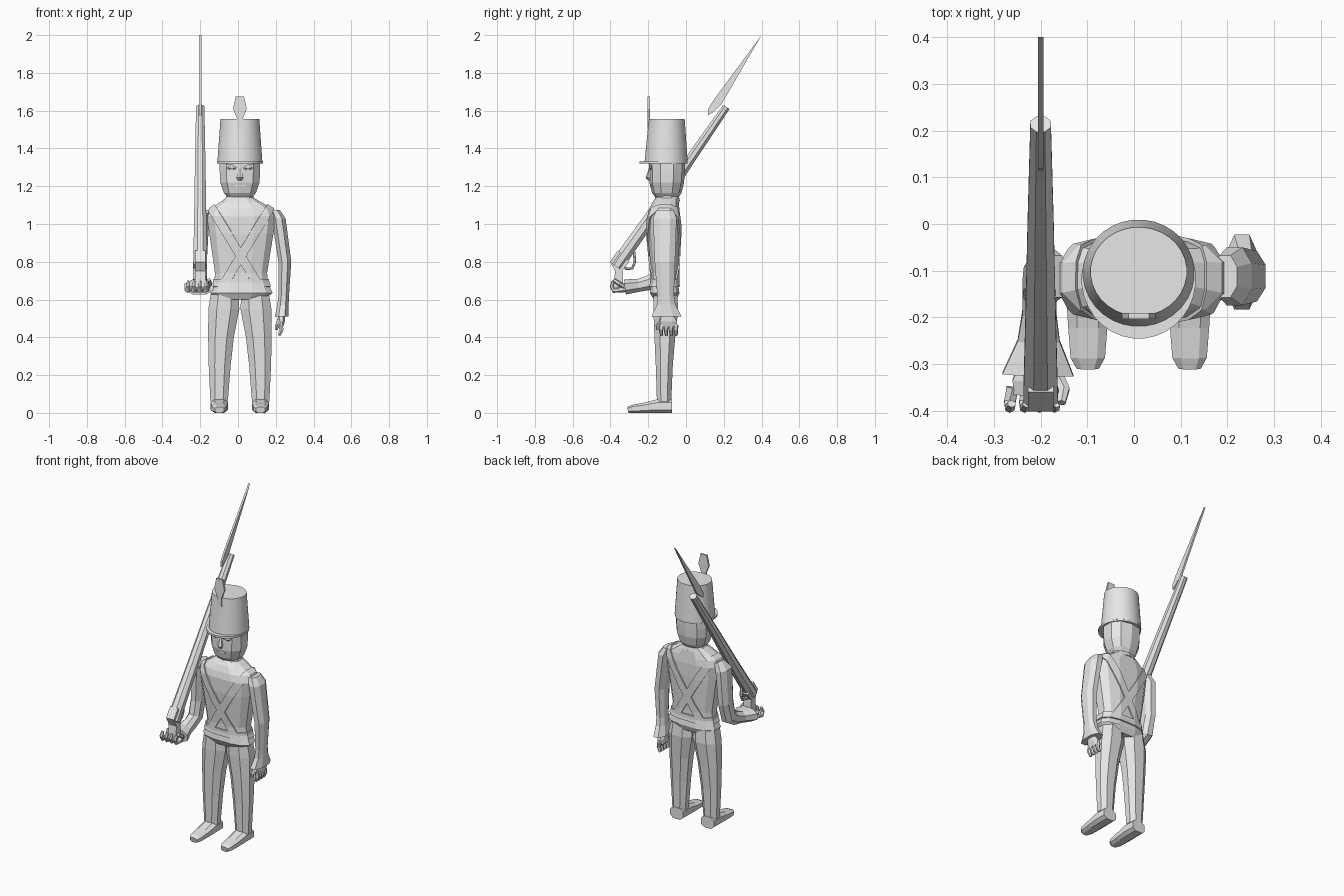
import bpy, bmesh, math
from mathutils import Vector

if "Cube" in bpy.data.objects:
    bpy.data.objects.remove(bpy.data.objects["Cube"])

grey = bpy.data.materials.new("plain_grey")
grey.use_nodes = True
grey.diffuse_color = (0.8, 0.8, 0.8, 1)
grey.node_tree.nodes["Principled BSDF"].inputs["Base Color"].default_value = (0.8, 0.8, 0.8, 1)

MID = 0.01  # body centre line in x


def finish(name, bm, smooth=False):
    bmesh.ops.recalc_face_normals(bm, faces=bm.faces)
    mesh = bpy.data.meshes.new(name)
    bm.to_mesh(mesh)
    bm.free()
    mesh.materials.append(grey)
    obj = bpy.data.objects.new(name, mesh)
    bpy.context.collection.objects.link(obj)
    if smooth:
        bpy.ops.object.select_all(action='DESELECT')
        obj.select_set(True)
        bpy.context.view_layer.objects.active = obj
        bpy.ops.object.shade_smooth_by_angle(angle=math.radians(35))
    return obj


def tube_mesh(pts, n=8, power=1.0, flat=False):
    """Loft rings (x, y, z, half width, half depth); flat keeps rings level."""
    bm = bmesh.new()
    centres = [Vector(p[:3]) for p in pts]
    rings = []
    for i, p in enumerate(pts):
        along = centres[min(i + 1, len(pts) - 1)] - centres[max(i - 1, 0)]
        t = Vector((0, 0, 1)) if flat else along.normalized()
        u = (Vector((1, 0, 0)) - t * t.x).normalized()
        v = t.cross(u)
        ring = []
        for k in range(n):
            a = 2 * math.pi * (k + 0.5) / n
            c, s = math.cos(a), math.sin(a)
            c = math.copysign(abs(c) ** power, c)
            s = math.copysign(abs(s) ** power, s)
            fit = math.cos(math.pi / n) ** power
            ring.append(bm.verts.new(centres[i] + u * c * p[3] / fit + v * s * p[4] / fit))
        rings.append(ring)
    for a, b in zip(rings, rings[1:]):
        for k in range(n):
            bm.faces.new((a[k], a[(k + 1) % n], b[(k + 1) % n], b[k]))
    bm.faces.new(rings[0])
    bm.faces.new(rings[-1])
    return bm


def tube(name, pts, n=8, power=1.0, flat=False, smooth=False):
    return finish(name, tube_mesh(pts, n, power, flat), smooth)


def plate(name, outline, centre, width, axis):
    """Extrude an outline of (a, z) points; axis is the extrusion direction."""
    bm = bmesh.new()
    sides = []
    for w in (centre - width / 2, centre + width / 2):
        sides.append([bm.verts.new((w, a, z) if axis == 'x' else (a, w, z)) for a, z in outline])
    n = len(outline)
    for k in range(n):
        bm.faces.new((sides[0][k], sides[0][(k + 1) % n], sides[1][(k + 1) % n], sides[1][k]))
    bm.faces.new(sides[0])
    bm.faces.new(sides[1])
    return finish(name, bm)


# Jacket
jacket = [(MID, -.11, .60, .13, .06), (.018, -.113, .635, .165, .078), (.017, -.113, .69, .142, .07),
          (.016, -.113, .74, .138, .07), (.018, -.118, .95, .17, .086), (.018, -.118, 1.04, .182, .087),
          (.018, -.115, 1.08, .165, .08), (.014, -.108, 1.115, .11, .07), (MID, -.1, 1.14, .07, .058)]
tube("jacket", jacket, 12, .75, True)
tube("collar", [(MID, -.1, 1.12, .082, .066), (MID, -.1, 1.15, .07, .058)], 10, .9, True)


def strap(name, point, normal, half, low, high):
    """Slice a thin band out of a slightly inflated jacket."""
    bm = tube_mesh(jacket, 12, .75, True)
    bmesh.ops.recalc_face_normals(bm, faces=bm.faces)
    bm.normal_update()
    for v in bm.verts:
        v.co += v.normal * .008
    normal = Vector(normal).normalized()
    point = Vector(point)
    up = Vector((0, 0, 1))
    for co, no in ((point + normal * half, normal), (point - normal * half, -normal),
                   (up * high, up), (up * low, -up)):
        bmesh.ops.bisect_plane(bm, geom=bm.verts[:] + bm.edges[:] + bm.faces[:],
                               plane_co=co, plane_no=no, clear_outer=True)
    solid = finish(name, bm).modifiers.new("thickness", 'SOLIDIFY')
    solid.thickness = .009


strap("cross_belt_right", (.015, 0, .83), (.85, 0, .52), .024, .68, 1.12)
strap("cross_belt_left", (.015, 0, .83), (-.85, 0, .52), .024, .68, 1.12)
strap("waist_belt", (0, 0, .69), (0, 0, 1), .02, .6, 1)

# Legs and feet
for side, s in (("left", 1), ("right", -1)):
    leg = [(.08, -.11, .64, .072, .062), (.085, -.107, .55, .082, .066), (.1, -.112, .4, .068, .055),
           (.107, -.115, .25, .058, .045), (.11, -.116, .06, .046, .038)]
    tube(side + "_leg", [(MID + s * x, y, z, a, b) for x, y, z, a, b in leg], 8, .9, True)
    foot = [(-.075, .045, .036), (-.15, .046, .036), (-.22, .042, .027), (-.285, .037, .021), (-.308, .024, .016)]
    tube(side + "_foot", [(MID + s * .109, y, h, w, h) for y, w, h in foot], 8, .7)

# Head
tube("neck", [(MID, -.1, 1.1, .06, .05), (MID, -.1, 1.2, .065, .055)], 8, 1, True)
tube("head", [(MID, -.1, 1.14, .065, .058), (MID, -.102, 1.165, .085, .075), (MID, -.102, 1.22, .104, .088),
              (MID, -.1, 1.28, .107, .09), (MID, -.1, 1.34, .107, .092)], 10, .85, True)
tube("nose", [(MID, -.188, 1.295, .009, .008), (MID, -.195, 1.245, .018, .016),
              (MID, -.19, 1.23, .01, .008)], 6, 1, True)
for side, s in (("left", 1), ("right", -1)):
    x = MID + s * .043
    tube(side + "_eye", [(x, -.186, 1.288, .012, .006), (x, -.188, 1.297, .026, .009),
                         (x, -.186, 1.306, .012, .006)], 8, 1, True)
    tube(side + "_brow", [(x, -.186, 1.312, .03, .009), (x, -.186, 1.32, .026, .009)], 6, 1, True)
plate("mouth", [(-.02, 1.198), (.04, 1.198), (.034, 1.206), (-.014, 1.206)], -.184, .009, 'y')

# Tall hat with visor and plume
tube("hat", [(MID, -.105, 1.33, .119, .114), (MID, -.102, 1.555, .103, .095)], 32, 1, True, True)
tube("hat_visor", [(MID, -.118, 1.32, .122, .127), (MID, -.118, 1.332, .122, .127)], 32, 1, True, True)
plume = [(.016, 1.5), (.016, 1.56), (.036, 1.61), (.022, 1.675)]
plate("plume", [(MID + a, z) for a, z in plume] + [(MID - a, z) for a, z in reversed(plume)], -.197, .012, 'y')

# Left arm hanging down
tube("left_arm", [(.195, -.112, 1.075, .026, .045), (.215, -.112, 1.03, .037, .062), (.248, -.112, .8, .034, .054),
                  (.242, -.108, .62, .028, .044), (.238, -.105, .57, .03, .05), (.231, -.103, .51, .036, .08)],
     8, .9, True)
tube("left_palm", [(.231, -.1, .52, .018, .03), (.228, -.093, .485, .02, .045),
                   (.224, -.092, .455, .015, .042)], 8, .8, True)
for i in range(4):
    y = -.13 + i * .026
    tube(f"left_finger_{i + 1}", [(.225, y, .465, .012, .011), (.23, y - .002, .44, .011, .01),
                                  (.218, y, .41, .008, .007)], 6)
tube("left_thumb", [(.222, -.125, .495, .012, .012), (.208, -.148, .465, .011, .011),
                    (.203, -.148, .44, .008, .008)], 6, 1, True)

# Right arm bent forward
tube("right_arm", [(-.165, -.112, 1.075, .026, .045), (-.19, -.112, 1.03, .038, .06), (-.2, -.115, .82, .036, .052),
                   (-.202, -.14, .72, .037, .048), (-.203, -.19, .69, .036, .04), (-.204, -.25, .675, .045, .034),
                   (-.206, -.322, .667, .076, .04)], 8, .9)
tube("right_palm", [(-.206, -.3, .663, .038, .018), (-.208, -.335, .657, .052, .02),
                    (-.208, -.365, .652, .05, .015)], 8, .8)
for i in range(4):
    x = -.266 + i * .032
    tube(f"right_finger_{i + 1}", [(x + .006, -.35, .652, .013, .012), (x, -.382, .647, .012, .011),
                                   (x, -.394, .67, .01, .009), (x + .004, -.385, .698, .008, .007)], 6)
tube("right_thumb", [(-.165, -.325, .668, .013, .012), (-.15, -.355, .685, .012, .011),
                     (-.155, -.383, .705, .008, .008)], 6)

# Musket sloped over the shoulder
GUN_X = -.2
tube("musket", [(GUN_X, -.37, .776, .037, .036), (GUN_X, -.18, 1.045, .032, .033), (GUN_X, 0, 1.31, .028, .027),
                (GUN_X, .214, 1.62, .022, .02)], 8)
plate("musket_butt", [(-.402, .8), (-.36, .86), (-.3, .8), (-.335, .755), (-.332, .665), (-.385, .665),
                      (-.375, .75)], GUN_X, .055, 'x')
tube("trigger_guard", [(GUN_X, y, z, .008, .006) for y, z in
                       ((-.275, .85), (-.27, .8), (-.285, .765), (-.315, .762), (-.34, .785))], 6)
plate("bayonet", [(.115, 1.575), (.118, 1.61), (.145, 1.655), (.4, 2.0), (.185, 1.63), (.14, 1.59)],
      GUN_X, .012, 'x')
